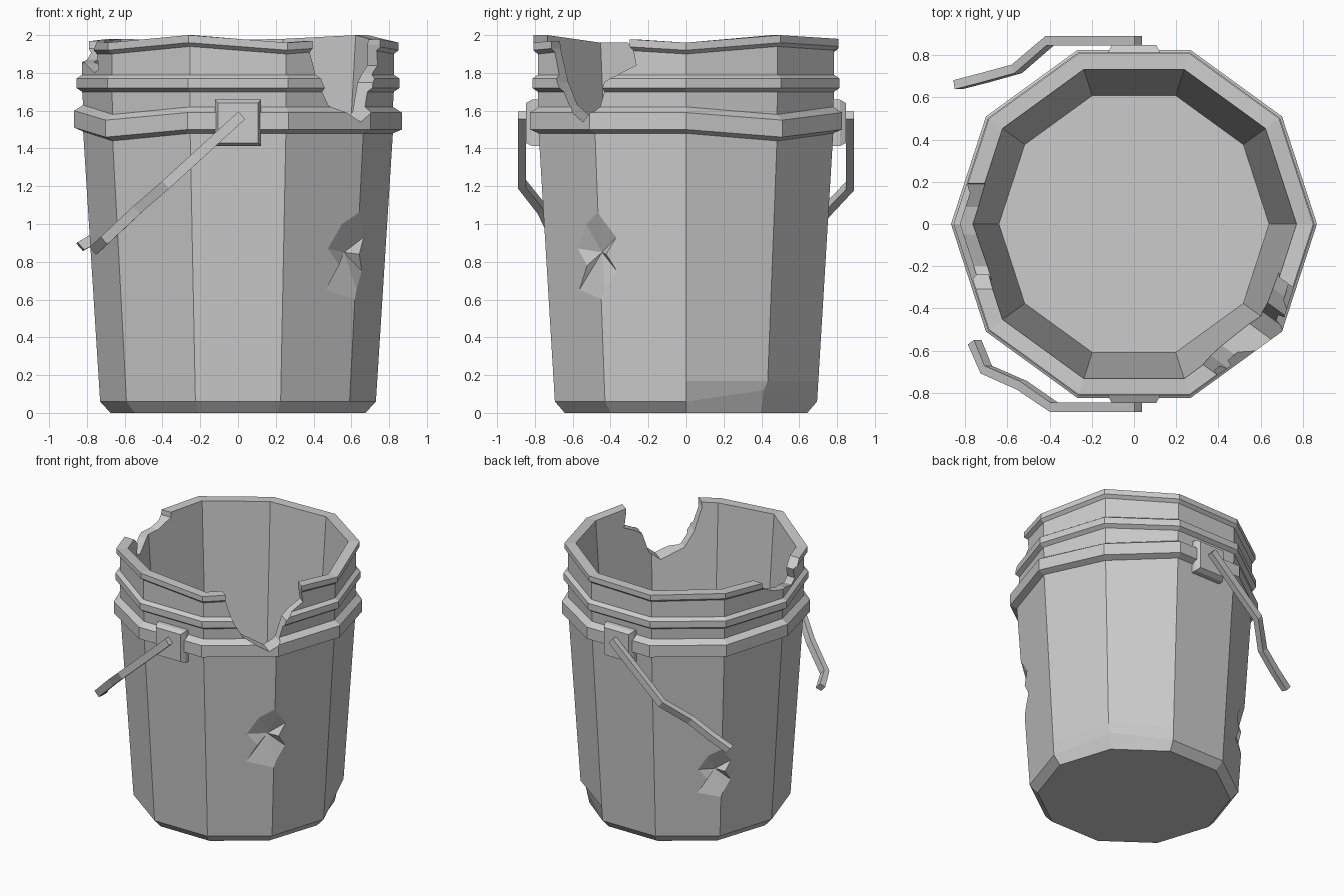
import bpy, bmesh, math
from mathutils import Vector

cube = bpy.data.objects.get("Cube")
if cube:
    bpy.data.objects.remove(cube, do_unlink=True)

SIDES = 10
STEP = 2 * math.pi / SIDES

grey = bpy.data.materials.new("worn_grey")
grey.use_nodes = True
grey.diffuse_color = (0.6, 0.6, 0.6, 1)
grey.node_tree.nodes["Principled BSDF"].inputs["Base Color"].default_value = (0.6, 0.6, 0.6, 1)


def finish(bm, name):
    """Turn a bmesh into a grey, flat-shaded object."""
    bmesh.ops.recalc_face_normals(bm, faces=bm.faces)
    mesh = bpy.data.meshes.new(name)
    bm.to_mesh(mesh)
    bm.free()
    mesh.materials.append(grey)
    obj = bpy.data.objects.new(name, mesh)
    bpy.context.scene.collection.objects.link(obj)
    return obj


def loft(name, rings):
    """Skin closed rings of points and cap both ends."""
    bm = bmesh.new()
    rows = [[bm.verts.new(p) for p in ring] for ring in rings]
    n = len(rows[0])
    for a, b in zip(rows, rows[1:]):
        for i in range(n):
            j = (i + 1) % n
            bm.faces.new((a[i], a[j], b[j], b[i]))
    bm.faces.new(rows[0])
    bm.faces.new(rows[-1])
    return finish(bm, name)


def polar(angle, r, t, z):
    """Point at distance r along a compass direction, t sideways."""
    c, s = math.cos(angle), math.sin(angle)
    return Vector((c * r - s * t, s * r + c * t, z))


def carve(target, cutter):
    """Subtract the cutter and discard it."""
    cutter.hide_render = True
    mod = target.modifiers.new("carve", "BOOLEAN")
    mod.operation = "DIFFERENCE"
    mod.solver = "EXACT"
    mod.object = cutter
    bpy.context.view_layer.objects.active = target
    bpy.ops.object.modifier_apply(modifier=mod.name)
    bpy.data.objects.remove(cutter, do_unlink=True)


# Bucket shell: outer profile upward, then the inner wall down to the floor
profile = [
    (0.675, 0, ""), (0.73, 0.06, "base"), (0.737, 0.17, ""),
    (0.82, 1.48, "band"), (0.867, 1.50, "band"), (0.867, 1.59, "band"), (0.82, 1.62, "band"),
    (0.825, 1.70, ""), (0.855, 1.72, ""), (0.855, 1.77, ""), (0.825, 1.79, ""),
    (0.825, 1.90, "lip"), (0.85, 1.92, "lip"), (0.85, 1.96, "lip"), (0.77, 1.96, "lip"),
    (0.64, 0.08, ""),
]
# Uneven heights of the lip and band, and the crumpled base corner
wave = {
    "lip": [0, 0.04, 0.02, 0.01, 0.02, 0, 0, 0.04, 0, 0.03],
    "band": [0, -0.04, 0, 0, 0, 0.01, -0.04, 0, 0, 0],
    "base": [0, 0.06, 0, 0, 0, 0, 0, 0, 0, 0],
    "": [0] * SIDES,
}
rings = []
for r, z, part in profile:
    ring = []
    for i in range(SIDES):
        dz = wave[part][i]
        inset = dz / 2 if part == "base" else 0
        ring.append(polar(i * STEP, r - inset, 0, z + dz))
    rings.append(ring)
bucket = loft("bucket", rings)


# Broken notches in the rim
def notch(angle, outline):
    carve(bucket, loft("notch_cutter", [[polar(angle, r, t, z) for t, z in outline]
                                        for r in (0.5, 1.05)]))


notch(-STEP, [(-0.35, 2.1), (-0.345, 1.93), (-0.29, 1.75), (-0.22, 1.63), (-0.06, 1.54),
              (0.02, 1.6), (0.07, 1.75), (0.14, 1.8), (0.22, 1.84), (0.2, 1.95), (0.2, 2.1)])
notch(math.pi, [(-0.2, 2.1), (-0.19, 1.93), (-0.08, 1.87), (0.05, 1.85), (0.2, 1.8),
                (0.27, 1.82), (0.24, 1.9), (0.32, 1.97), (0.31, 2.1)])

# Star-shaped dents on two corners of the body
star = [(-0.185, 0.02), (-0.105, 0.15), (0.02, 0.18), (0.093, 0.08), (0.036, -0.01),
        (0.09, -0.1), (0.02, -0.2), (-0.185, -0.2), (-0.11, -0.07)]


def dent(angle, height, scale):
    def wall(z):
        return 0.727 + 0.063 * z
    apex = polar(angle, wall(height) - 0.065, -0.03 * scale, height)
    bm = bmesh.new()
    tip = bm.verts.new(apex)
    outer = bm.verts.new(polar(angle, 1.1, 0, height))
    rim = []
    for t, dz in star:
        z = height + dz * scale
        t *= scale
        p = polar(angle, wall(z) - abs(t) * math.tan(STEP / 2), t, z)
        rim.append(bm.verts.new(apex + (p - apex) * 1.3))
    for a, b in zip(rim, rim[1:] + rim[:1]):
        bm.faces.new((a, b, tip))
        bm.faces.new((b, a, outer))
    carve(bucket, finish(bm, "dent_cutter"))


dent(-STEP, 0.85, 1.0)
dent(4 * STEP, 0.57, 0.85)


# Handle mounts, front and back
def mount(name, side):
    rings = []
    for y, h in ((0.76, 0.123), (0.815, 0.123), (0.848, 0.105)):
        rings.append([(x * h, side * y, 1.535 + z * h)
                      for x, z in ((-1, -1), (1, -1), (1, 1), (-1, 1))])
    loft(name, rings)


mount("front_mount", -1)
mount("back_mount", 1)


# Two halves of the snapped handle: bent bars of rectangular section
def bar(name, points):
    pts = [Vector(p) for p in points]
    up = Vector((-0.66, 0, 0.75))
    rings = []
    for i, p in enumerate(pts):
        along = (pts[min(i + 1, len(pts) - 1)] - pts[max(i - 1, 0)]).normalized()
        side = up.cross(along).normalized()
        rings.append([p + up * 0.027 * a + side * 0.022 * b
                      for a, b in ((-1, -1), (1, -1), (1, 1), (-1, 1))])
    loft(name, rings)


bar("front_handle", [(0.02, -0.868, 1.575), (-0.38, -0.868, 1.21), (-0.53, -0.765, 1.08),
                     (-0.7, -0.69, 0.92), (-0.755, -0.56, 0.87)])
bar("back_handle", [(0.02, 0.868, 1.575), (-0.4, 0.868, 1.2), (-0.555, 0.735, 1.06),
                    (-0.7, 0.695, 0.96), (-0.835, 0.66, 0.88)])
